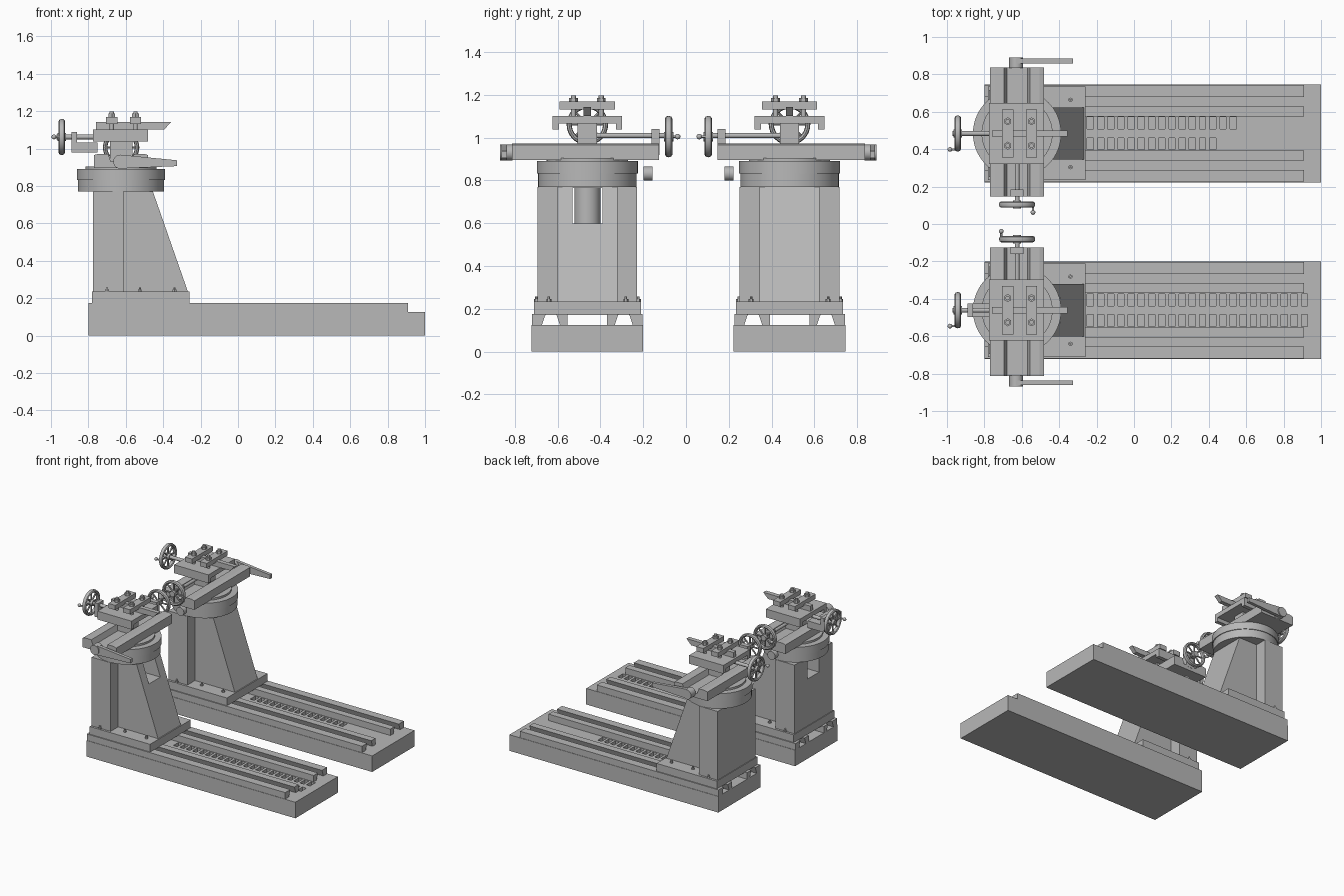
import bpy, bmesh, math
from mathutils import Vector, Matrix

cube = bpy.data.objects.get("Cube")
if cube:
    bpy.data.objects.remove(cube)

grey = bpy.data.materials.new("machine_grey")
grey.use_nodes = True
COLOUR = (0.48, 0.48, 0.48, 1)
grey.diffuse_color = COLOUR
grey.node_tree.nodes["Principled BSDF"].inputs["Base Color"].default_value = COLOUR

CX = -0.625  # axis of the column and turntable


class Unit:
    """One machine; v is the sideways axis pointing at the other machine."""

    def __init__(self, side, centre, facing):
        self.side, self.centre, self.facing = side, centre, facing

    def finish(self, name, bm, smooth=False):
        for vert in bm.verts:
            vert.co.y = self.centre + self.facing * vert.co.y
        bmesh.ops.recalc_face_normals(bm, faces=bm.faces)
        mesh = bpy.data.meshes.new(name)
        bm.to_mesh(mesh)
        bm.free()
        mesh.materials.append(grey)
        obj = bpy.data.objects.new(f"{self.side}_{name}", mesh)
        bpy.context.collection.objects.link(obj)
        if smooth:
            bpy.ops.object.select_all(action='DESELECT')
            obj.select_set(True)
            bpy.context.view_layer.objects.active = obj
            bpy.ops.object.shade_smooth_by_angle(angle=math.radians(40))
        return obj

    def boxes(self, name, specs):
        bm = bmesh.new()
        for x0, x1, v0, v1, z0, z1 in specs:
            m = Matrix.Translation(((x0 + x1) / 2, (v0 + v1) / 2, (z0 + z1) / 2))
            m = m @ Matrix.Diagonal((x1 - x0, v1 - v0, z1 - z0, 1))
            bmesh.ops.create_cube(bm, size=1, matrix=m)
        return self.finish(name, bm)

    def rods(self, name, specs, sides=24):
        bm = bmesh.new()
        for start, end, r in specs:
            add_rod(bm, start, end, r, sides)
        return self.finish(name, bm, sides > 8)

    def prism(self, name, points, axis, a, b):
        """Extrude an outline along 'x' (points are v,z) or 'v' (points are x,z)."""
        bm = bmesh.new()
        place = (lambda p, d: (d, p[0], p[1])) if axis == 'x' else (lambda p, d: (p[0], d, p[1]))
        face = bm.faces.new([bm.verts.new(place(p, a)) for p in points])
        out = bmesh.ops.extrude_face_region(bm, geom=[face])
        shift = Vector(place((0, 0), b - a))
        bmesh.ops.translate(bm, vec=shift, verts=[g for g in out["geom"] if isinstance(g, bmesh.types.BMVert)])
        return self.finish(name, bm)

    def handwheel(self, name, hub, axis, outward, knob_dir):
        """Spoked wheel with a crank knob."""
        bm = bmesh.new()
        R, r, n, k = 0.085, 0.012, 32, 8
        hub, axis, knob = Vector(hub), Vector(axis) * outward, Vector(knob_dir)
        up = axis.cross(knob)
        radial = lambda t: knob * math.cos(t) + up * math.sin(t)
        rings = []
        for i in range(n):
            d = radial(math.tau * i / n)
            rings.append([bm.verts.new(hub + d * (R + r * math.cos(math.tau * j / k))
                                       + axis * 1.4 * r * math.sin(math.tau * j / k)) for j in range(k)])
        for i in range(n):
            a, b = rings[i], rings[(i + 1) % n]
            for j in range(k):
                bm.faces.new((a[j], b[j], b[(j + 1) % k], a[(j + 1) % k]))
        for i in range(8):
            add_rod(bm, hub, hub + radial(math.tau * i / 8) * R, 0.006, 8)
        add_rod(bm, hub - axis * 0.022, hub + axis * 0.022, 0.022, 16)
        rim = hub + knob * R
        add_rod(bm, rim, rim + axis * 0.035, 0.006, 10)
        bmesh.ops.create_uvsphere(bm, u_segments=12, v_segments=8, radius=0.013,
                                  matrix=Matrix.Translation(rim + axis * 0.042))
        self.finish(name, bm, True)


def add_rod(bm, start, end, r, sides):
    start, end = Vector(start), Vector(end)
    d = end - start
    m = Matrix.Translation((start + end) / 2) @ d.to_track_quat('Z', 'Y').to_matrix().to_4x4()
    bmesh.ops.create_cone(bm, cap_ends=True, segments=sides, radius1=r, radius2=r, depth=d.length, matrix=m)


def cut(obj, cutter):
    cutter.hide_render = True
    cutter.hide_viewport = True
    mod = obj.modifiers.new("cut", 'BOOLEAN')
    mod.operation, mod.solver, mod.object = 'DIFFERENCE', 'EXACT', cutter


def build(u, knob_x, with_bracket):
    # Bed with two rows of slots
    bed = u.boxes("bed", [(-0.8, 1, -0.261, 0.261, 0, 0.125)])
    slots = [(x, x + 0.034, v - 0.032, v + 0.032, 0.085, 0.2)
             for v in (-0.055, 0.055) for x in [-0.25 + 0.0545 * i for i in range(22)]]
    cut(bed, u.boxes("slot_cutter", slots))

    # Four bed rails
    for s in (-1, 1):
        label = "inner" if s > 0 else "outer"
        u.prism(label + "_edge_rail", [(s * 0.258, 0.125), (s * 0.258, 0.175), (s * 0.195, 0.175),
                                       (s * 0.212, 0.125)], 'x', -0.8, 0.91)
        u.prism(label + "_centre_rail", [(s * 0.128, 0.125), (s * 0.145, 0.175), (s * 0.092, 0.175),
                                         (s * 0.092, 0.125)], 'x', -0.8, 0.91)

    # Foot plate and its bolts
    u.boxes("foot_plate", [(-0.78, -0.26, -0.25, 0.25, 0.172, 0.235)])
    spots = [(x, s * v) for x, v in ((-0.7, 0.238), (-0.525, 0.18), (-0.34, 0.18)) for s in (-1, 1)]
    u.rods("foot_bolts", [((x, v, 0.23), (x, v, 0.245), 0.012) for x, v in spots]
           + [((x, v, 0.24), (x, v, 0.258), 0.006) for x, v in spots], 6)

    # Column: wide rear block and sloping front, with a window through both
    rear = u.boxes("column_rear", [(-0.775, -0.612, -0.233, 0.233, 0.235, 0.77)])
    front = u.prism("column_front", [(-0.612, 0.235), (-0.268, 0.235), (-0.455, 0.77), (-0.612, 0.77)],
                    'v', -0.14, 0.14)
    window = u.boxes("window_cutter", [(-0.9, -0.2, -0.07, 0.07, 0.6, 0.765)])
    cut(rear, window)
    cut(front, window)
    u.rods("pivot_post", [((CX, 0, 0.6), (CX, 0, 0.78), 0.061)], 32)

    # Turntable
    u.rods("turntable", [((CX, 0, 0.77), (CX, 0, 0.833), 0.23), ((CX, 0, 0.833), (CX, 0, 0.89), 0.236),
                         ((CX, 0, 0.885), (CX, 0, 0.905), 0.19)], 64)
    u.rods("turntable_knob", [((CX, 0.263, 0.832), (CX, 0.305, 0.832), 0.033)])

    # Cross slide: a channel with raised ways
    L, R = -0.77, -0.48
    outline = [(L, 0.895), (R, 0.895), (R, 0.965), (R - 0.025, 0.972), (R - 0.075, 0.972), (R - 0.09, 0.93),
               (L + 0.09, 0.93), (L + 0.075, 0.972), (L + 0.025, 0.972), (L, 0.965)]
    u.prism("cross_slide", outline, 'v', -0.352, 0.336)

    # Feed screw with bearing, nut and handwheel
    u.boxes("feed_bearing", [(CX - 0.035, CX + 0.035, 0.3, 0.337, 0.92, 1.04)])
    u.rods("feed_screw", [((CX, 0, 1.01), (CX, 0.39, 1.01), 0.012)])
    u.boxes("feed_nut", [(CX - 0.06, CX + 0.06, -0.045, 0.045, 0.925, 1.07)])
    u.handwheel("feed_wheel", (CX, 0.38, 1.005), (0, 1, 0), 1, (knob_x, 0, 0))

    # Clamping lever at the outer end
    u.rods("lever_hub", [((CX - 0.005, -0.35, 0.93), (CX - 0.005, -0.407, 0.93), 0.037)])
    u.prism("lever", [(-0.63, 0.967), (-0.325, 0.937), (-0.325, 0.906), (-0.63, 0.893)], 'v', -0.4, -0.375)

    # Top slide
    u.prism("top_slide", [(-0.163, 1.037), (-0.163, 1.102), (0.163, 1.102), (0.163, 1.037), (0.133, 1.037),
                          (0.133, 1.066), (-0.133, 1.066), (-0.133, 1.037)], 'x', -0.775, -0.48)
    if with_bracket:
        u.boxes("top_bracket", [(-0.89, -0.75, -0.035, 0.035, 0.98, 1.033),
                                (-0.89, -0.86, -0.035, 0.035, 1.03, 1.088)])
    u.rods("top_screw", [((-0.97, 0, 1.062), (-0.76, 0, 1.062), 0.013)])
    u.handwheel("top_wheel", (-0.942, 0, 1.062), (1, 0, 0), -1, (0, -u.facing, 0))

    # Cutting tool with pointed end, held by two bolted clamps
    u.prism("tool", [(-0.76, 1.102), (-0.395, 1.102), (-0.355, 1.143), (-0.76, 1.143)], 'v', -0.017, 0.017)
    clamps = (-0.675, -0.548)
    u.boxes("tool_clamps", [(x - 0.03, x + 0.03, -0.129, 0.129, 1.132, 1.168) for x in clamps])
    bolts = [(x, v) for x in clamps for v in (-0.065, 0.065)]
    u.rods("clamp_studs", [((x, v, 1.09), (x, v, 1.198), 0.012) for x, v in bolts], 16)
    u.rods("clamp_nuts", [((x, v, 1.165), (x, v, 1.186), 0.021) for x, v in bolts], 6)


build(Unit("front", -0.461, 1), -1, True)
build(Unit("back", 0.484, -1), 1, False)
